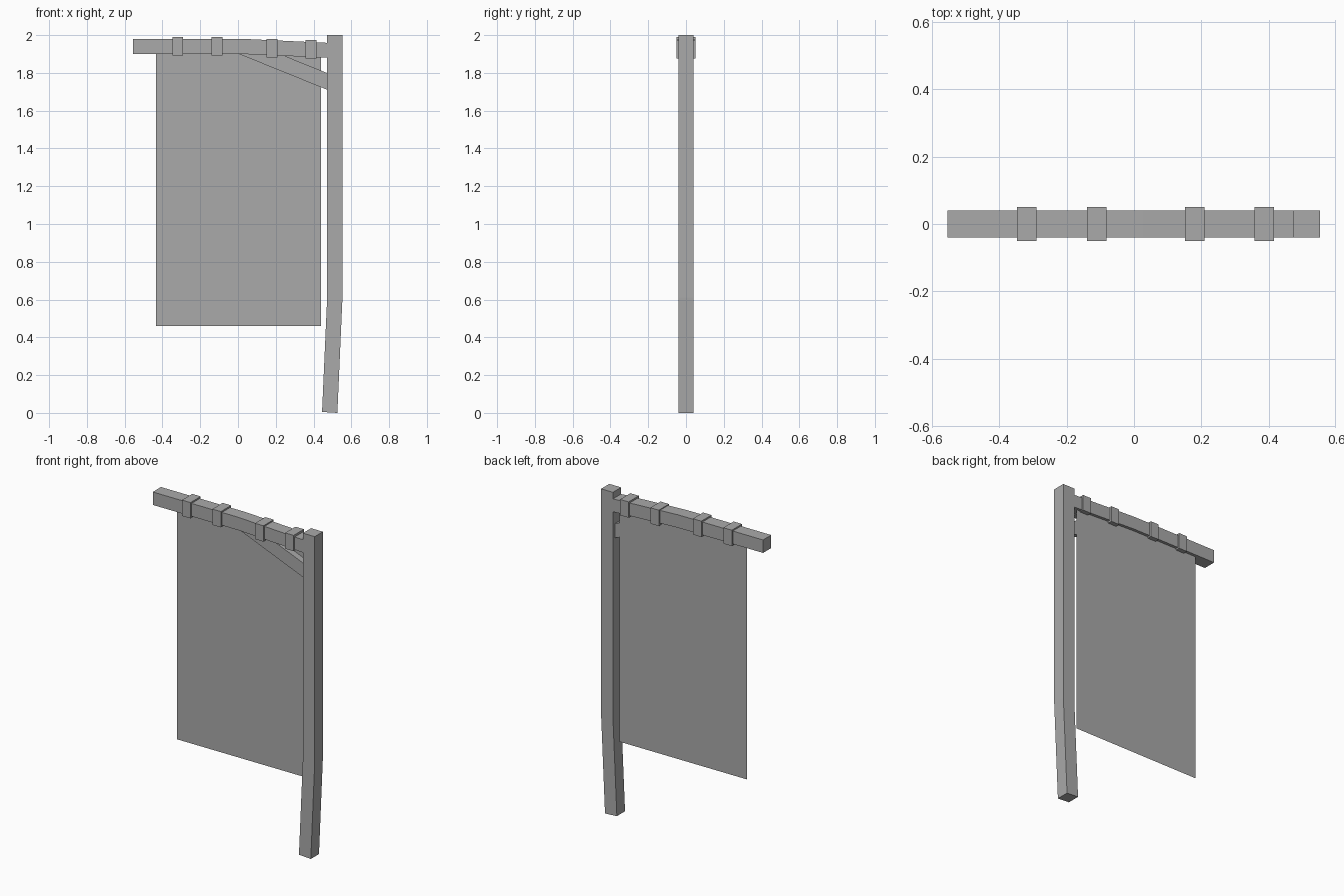
import bpy

old = bpy.data.objects.get("Cube")
if old:
    bpy.data.objects.remove(old, do_unlink=True)

grey = bpy.data.materials.new("plain_grey")
grey.use_nodes = True
colour = (0.4, 0.4, 0.4, 1)
grey.diffuse_color = colour
grey.node_tree.nodes["Principled BSDF"].inputs["Base Color"].default_value = colour


def add_mesh(name, verts, faces):
    mesh = bpy.data.meshes.new(name)
    mesh.from_pydata(verts, [], faces)
    mesh.materials.append(grey)
    obj = bpy.data.objects.new(name, mesh)
    bpy.context.collection.objects.link(obj)
    return obj


def timber(name, sections, half_depth):
    """Square bar through a list of edge pairs ((x, z), (x, z)) in the front plane."""
    verts, faces = [], []
    for (ax, az), (bx, bz) in sections:
        verts += [(ax, -half_depth, az), (bx, -half_depth, bz),
                  (bx, half_depth, bz), (ax, half_depth, az)]
    for s in range(len(sections) - 1):
        for k in range(4):
            a, b = s * 4 + k, s * 4 + (k + 1) % 4
            faces.append((a, b, b + 4, a + 4))
    n = len(verts)
    faces += [(3, 2, 1, 0), (n - 4, n - 3, n - 2, n - 1)]
    return add_mesh(name, verts, faces)


# Post with a kicked lower part
timber("post", [((0.445, 0.005), (0.526, 0)),
                ((0.472, 0.61), (0.553, 0.61)),
                ((0.472, 2), (0.553, 2))], 0.04)

# Cross beam, drooping slightly towards the post
timber("cross_beam", [((-0.555, 1.98), (-0.555, 1.90)),
                      ((0.027, 1.98), (0.027, 1.90)),
                      ((0.475, 1.959), (0.475, 1.88))], 0.04)

# Diagonal brace under the beam
timber("brace", [((0.24, 1.893), (0.0, 1.902)),
                 ((0.474, 1.798), (0.474, 1.71))], 0.02)

# Hanging rings around the beam
for i, (x, z) in enumerate([(-0.319, 1.94), (-0.111, 1.94), (0.18, 1.93), (0.387, 1.926)]):
    timber(f"ring_{i + 1}", [((x - 0.029, z + 0.049), (x - 0.029, z - 0.049)),
                             ((x + 0.029, z + 0.049), (x + 0.029, z - 0.049))], 0.05)

# Cloth banner, a single sheet
add_mesh("banner", [(-0.433, 0.022, 0.46), (0.44, 0.022, 0.46),
                    (0.44, 0.022, 1.91), (-0.433, 0.022, 1.91)], [(0, 1, 2, 3)])
